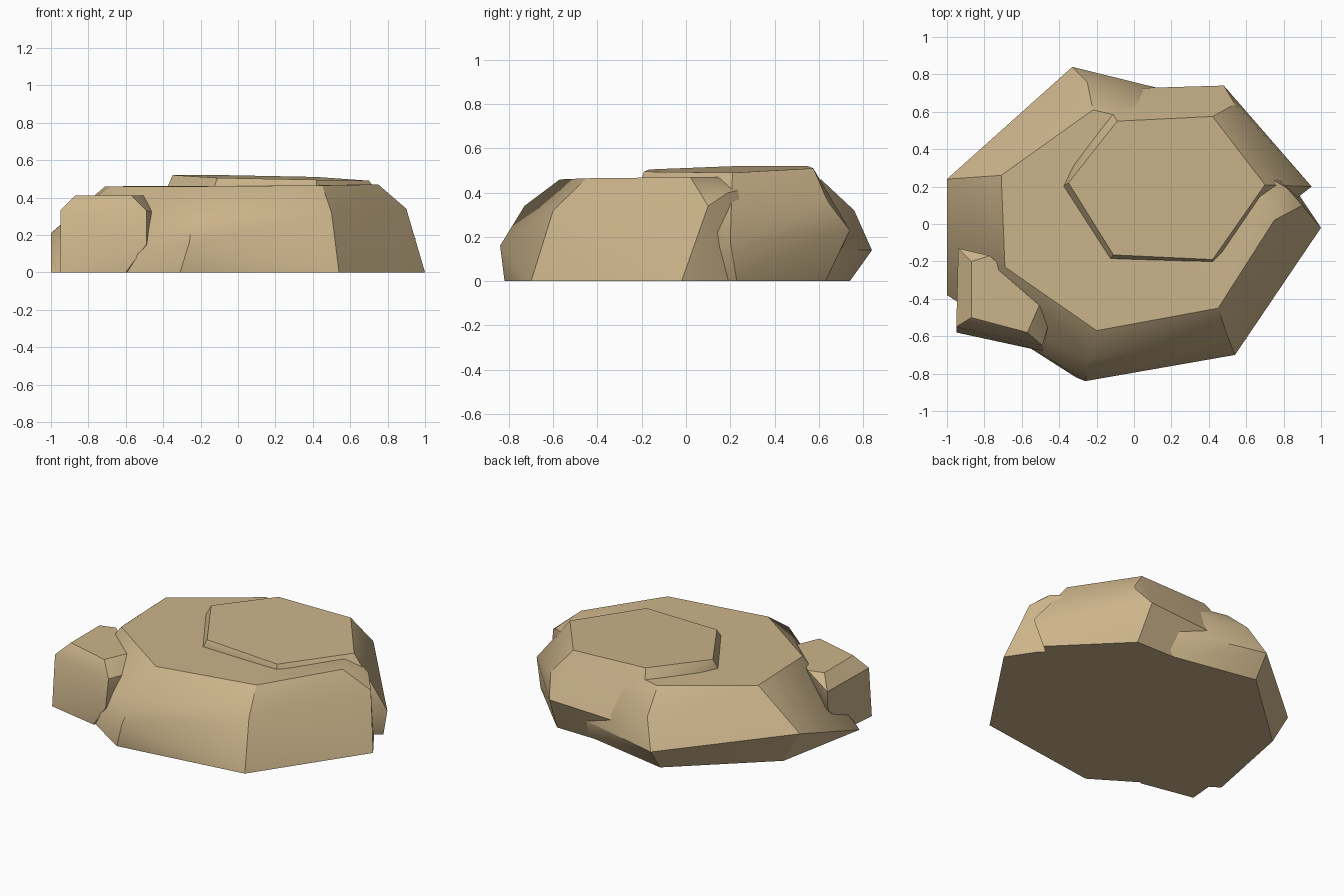
import bpy, bmesh, math

if "Cube" in bpy.data.objects:
    bpy.data.objects.remove(bpy.data.objects["Cube"])

sand = bpy.data.materials.new("sandstone")
sand.diffuse_color = (0.60, 0.455, 0.255, 1)
sand.use_nodes = True
sand.node_tree.nodes["Principled BSDF"].inputs["Base Color"].default_value = sand.diffuse_color


def boulder(name, points):
    """Faceted stone wrapped around a few corner points."""
    bm = bmesh.new()
    for p in points:
        bm.verts.new(p)
    hull = bmesh.ops.convex_hull(bm, input=bm.verts[:])
    loose = {g for g in hull["geom_interior"] + hull["geom_unused"]
             if isinstance(g, bmesh.types.BMVert)}
    bmesh.ops.delete(bm, geom=list(loose), context='VERTS')
    bmesh.ops.dissolve_limit(bm, angle_limit=math.radians(2),
                             verts=bm.verts[:], edges=bm.edges[:])
    bmesh.ops.recalc_face_normals(bm, faces=bm.faces[:])
    mesh = bpy.data.meshes.new(name)
    bm.to_mesh(mesh)
    bm.free()
    mesh.materials.append(sand)
    ob = bpy.data.objects.new(name, mesh)
    bpy.context.collection.objects.link(ob)
    bpy.ops.object.select_all(action='DESELECT')
    ob.select_set(True)
    bpy.context.view_layer.objects.active = ob
    bpy.ops.object.shade_smooth_by_angle(angle=math.radians(30))
    return ob


# Wide main slab: flat top, shoulder, foot
boulder("main_slab", [
    (-.71, .26, .46), (-.22, .61, .46), (.35, .48, .465), (.68, .14, .47),
    (.75, .02, .47), (.45, -.45, .465), (-.2, -.57, .46), (-.69, -.23, .46),
    (-1, .24, .21), (-.33, .84, .14), (-.25, .76, .32), (.4, .66, .14),
    (.82, .19, .40), (.9, .1, .34), (.5, -.60, .32), (-.24, -.73, .34),
    (-.26, -.84, .16),
    (-.88, .24, 0), (-.33, .74, 0), (.4, .6, 0), (.88, .16, 0),
    (1, -.02, 0), (.54, -.7, 0), (-.31, -.82, 0), (-1, -.38, 0)])

# Raised slab breaking out of the back right side
boulder("upper_slab", [
    (-.35, .22, .52), (-.09, .55, .52), (.42, .575, .51), (.7, .21, .49),
    (.42, -.19, .495), (-.11, -.165, .505),
    (-.38, .2, .45), (-.13, -.19, .45), (.42, -.21, .44), (-.12, .6, .44),
    (.54, .64, .36), (.48, .74, .23), (-.2, .72, .2), (.95, .2, .18),
    (-.3, .2, 0), (-.1, -.1, 0), (.4, -.15, 0), (.9, .23, 0),
    (.5, .63, 0), (-.2, .64, 0)])

# Small block leaning on the front left corner
boulder("side_block", [
    (-.87, -.2, .41), (-.77, -.17, .41), (-.5, -.42, .41), (-.57, -.58, .41),
    (-.87, -.5, .41),
    (-.94, -.13, .33), (-.95, -.55, .33), (-.49, -.65, .33),
    (-.44, -.48, .32), (-.49, -.68, .15), (-.45, -.53, .15),
    (-.93, -.15, .2), (-.93, -.35, 0), (-.95, -.58, 0), (-.6, -.65, 0),
    (-.5, -.5, 0)])
